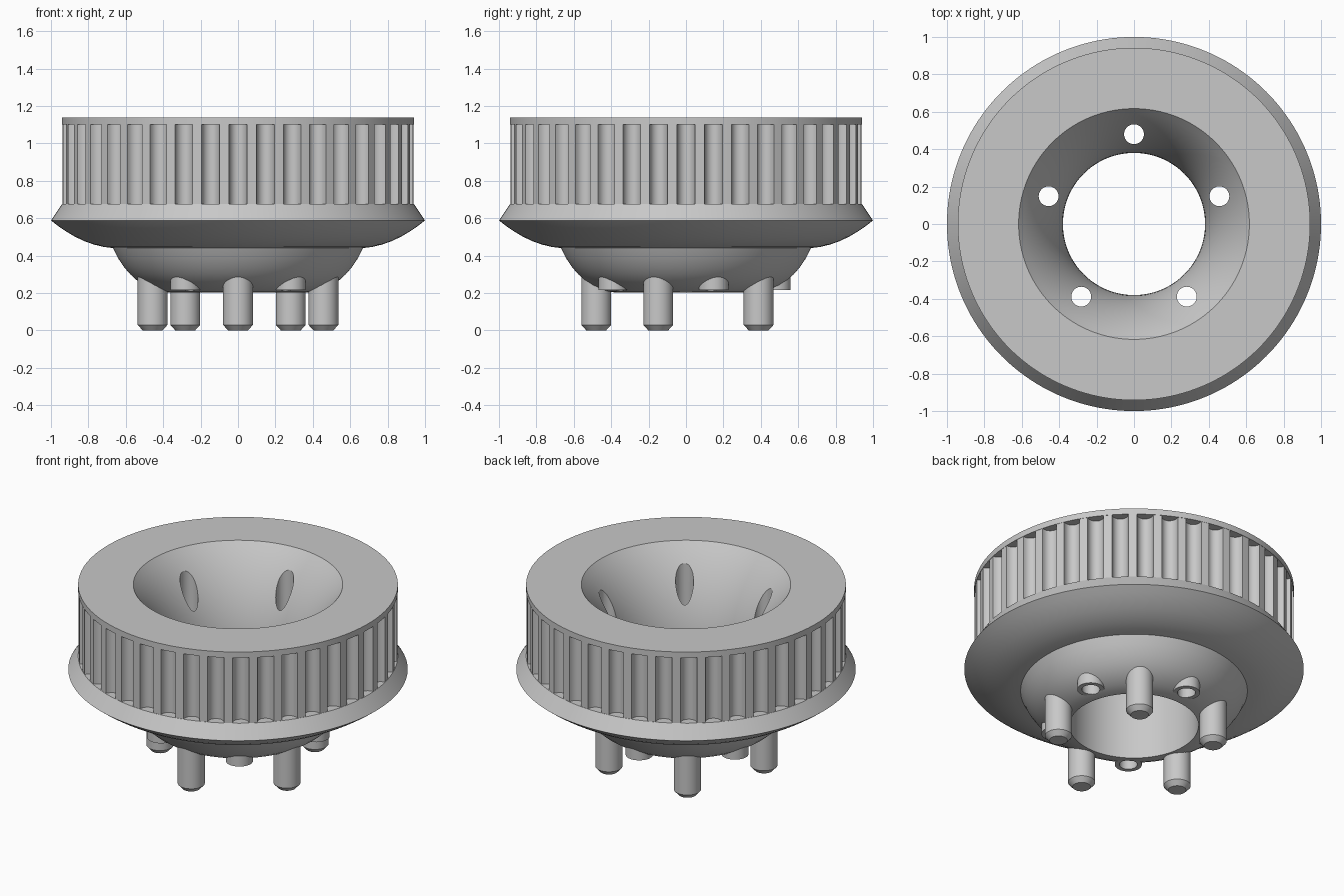
import bpy, bmesh, math
from math import sin, cos, pi, sqrt, radians

cube = bpy.data.objects.get("Cube")
if cube:
    bpy.data.objects.remove(cube, do_unlink=True)

grey = bpy.data.materials.new("plain_grey")
grey.use_nodes = True
colour = (0.58, 0.58, 0.58, 1)
grey.diffuse_color = colour
grey.node_tree.nodes["Principled BSDF"].inputs["Base Color"].default_value = colour


def finish(bm, name):
    bmesh.ops.recalc_face_normals(bm, faces=bm.faces)
    mesh = bpy.data.meshes.new(name)
    bm.to_mesh(mesh)
    bm.free()
    mesh.materials.append(grey)
    obj = bpy.data.objects.new(name, mesh)
    bpy.context.collection.objects.link(obj)
    return obj


def select(obj):
    bpy.ops.object.select_all(action='DESELECT')
    obj.select_set(True)
    bpy.context.view_layer.objects.active = obj


def smooth(obj, angle=30):
    select(obj)
    bpy.ops.object.shade_smooth_by_angle(angle=radians(angle))


def bridge(bm, loops):
    # Join closed loops of equal length, the last back to the first
    for a, b in zip(loops, loops[1:] + loops[:1]):
        for i in range(len(a)):
            j = (i + 1) % len(a)
            bm.faces.new((a[i], a[j], b[j], b[i]))


def lathe(name, profile, steps=160):
    bm = bmesh.new()
    loops = [[bm.verts.new((r * cos(2 * pi * k / steps), r * sin(2 * pi * k / steps), z))
              for k in range(steps)] for r, z in profile]
    bridge(bm, loops)
    return finish(bm, name)


def five_posts(name, start, profile, steps=40):
    # Five capped round posts on the bolt circle
    bm = bmesh.new()
    for n in range(5):
        a = radians(start + 72 * n)
        cx, cy = BOLT * cos(a), BOLT * sin(a)
        loops = [[bm.verts.new((cx + r * cos(2 * pi * k / steps),
                                cy + r * sin(2 * pi * k / steps), z))
                  for k in range(steps)] for r, z in profile]
        for a, b in zip(loops, loops[1:]):
            for i in range(steps):
                j = (i + 1) % steps
                bm.faces.new((a[i], a[j], b[j], b[i]))
        bm.faces.new(loops[0][::-1])
        bm.faces.new(loops[-1])
    return finish(bm, name)


def cut(obj, cutter):
    mod = obj.modifiers.new("holes", 'BOOLEAN')
    mod.operation = 'DIFFERENCE'
    mod.solver = 'EXACT'
    mod.object = cutter
    select(obj)
    bpy.ops.object.modifier_apply(modifier=mod.name)


BOLT = 0.48
RIM, CORE = 0.942, 0.86
BAND_LOW, BAND_HIGH, TOP = 0.675, 1.10, 1.138

# Hub: rounded bowl, dished flange, recessed core, top rim and flared bore
bowl = [(0.38, 0.203), (0.42, 0.209), (0.46, 0.222), (0.503, 0.243), (0.543, 0.27),
        (0.577, 0.301), (0.608, 0.337), (0.642, 0.387), (0.668, 0.44)]
flange = [(0.72, 0.447), (0.77, 0.459), (0.82, 0.477), (0.87, 0.5),
          (0.92, 0.53), (0.96, 0.557), (1.0, 0.588)]
core = [(RIM, BAND_LOW), (CORE, BAND_LOW), (CORE, BAND_HIGH), (RIM, BAND_HIGH), (RIM, TOP)]
flare, throat = 0.95, 0.38
depth = 0.617 - throat
base = TOP - sqrt(flare ** 2 - (flare - depth) ** 2)
sweep = math.acos(1 - depth / flare)
bore = [(throat + flare * (1 - cos(sweep * t / 14)), base + flare * sin(sweep * t / 14))
        for t in range(14, -1, -1)]
hub = lathe("pulley_hub", bowl + flange + core + bore)

# Toothed band with forty rounded grooves
TEETH, HALF, DEEP = 40, 0.0515, 0.055
outline = []
for n in range(TEETH):
    mid = 2 * pi * n / TEETH
    for k in range(13):
        t = pi * k / 12
        outline.append((mid - HALF * cos(t), RIM - 0.002 - DEEP * sin(t) ** 0.9))
    outline.append((mid + pi / TEETH, RIM - 0.002))
bm = bmesh.new()


def ring(z, inner):
    return [bm.verts.new(((CORE - 0.01 if inner else r) * cos(a),
                          (CORE - 0.01 if inner else r) * sin(a), z)) for a, r in outline]


low, high = BAND_LOW - 0.01, BAND_HIGH + 0.01
bridge(bm, [ring(low, False), ring(high, False), ring(high, True), ring(low, True)])
band = finish(bm, "toothed_band")

# Bosses, drilled through together with the hub
bosses = five_posts("hole_bosses", 90, [(0.08, 0.215), (0.08, 0.44)])
drill = five_posts("hole_cutter", 90, [(0.053, -0.1), (0.053, 1.3)])
drill.hide_render = True
cut(hub, drill)
cut(bosses, drill)
bpy.data.objects.remove(drill, do_unlink=True)

# Chamfered drive pegs between the holes
pegs = five_posts("drive_pegs", 54, [(0.053, 0), (0.08, 0.03), (0.08, 0.44)])

for part in (hub, band, bosses, pegs):
    smooth(part)
